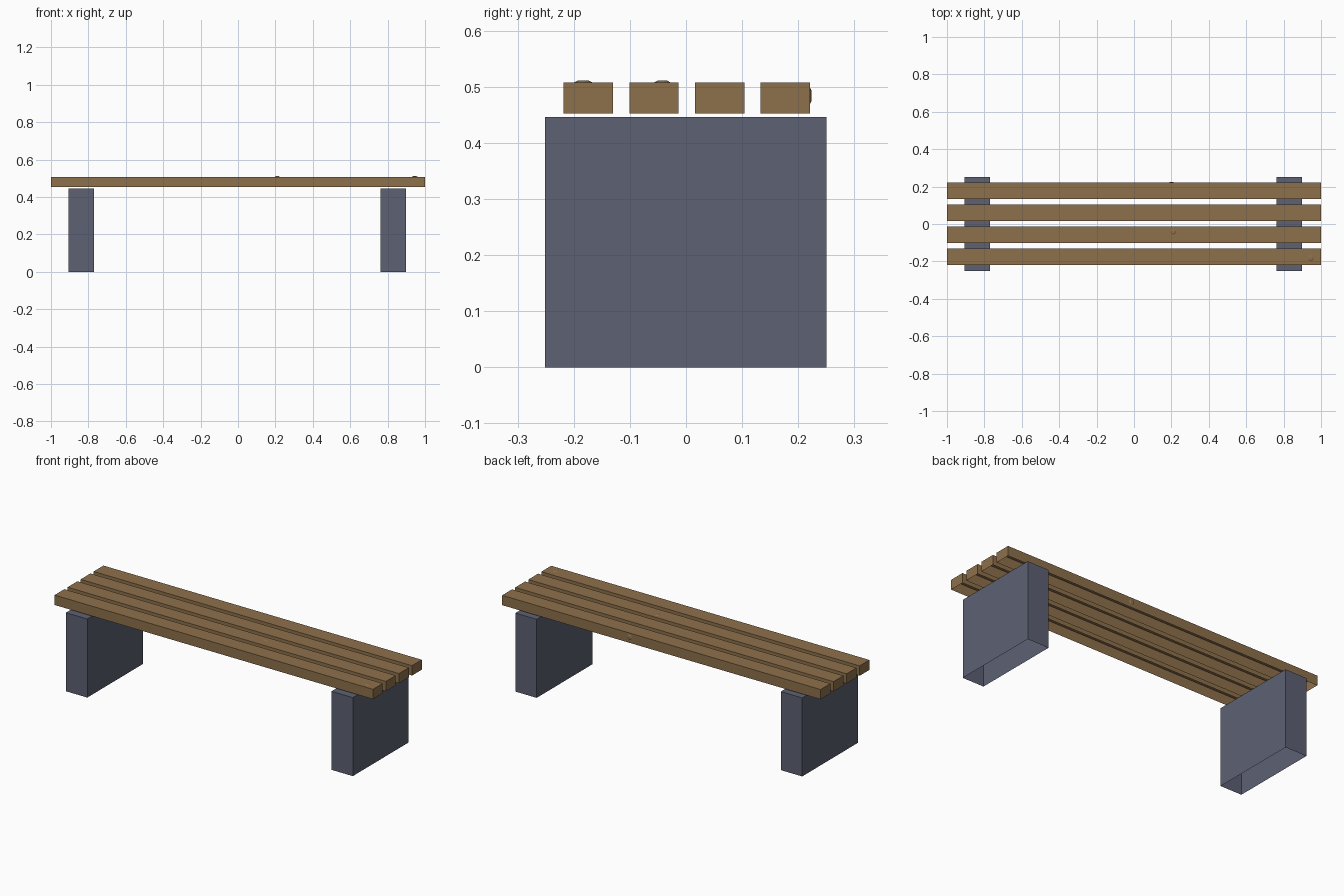
import bpy, bmesh
from mathutils import Matrix, Vector

if "Cube" in bpy.data.objects:
    bpy.data.objects.remove(bpy.data.objects["Cube"])


def material(name, color):
    m = bpy.data.materials.new(name)
    m.diffuse_color = color
    m.use_nodes = True
    m.node_tree.nodes["Principled BSDF"].inputs["Base Color"].default_value = m.diffuse_color
    return m


wood = material("wood", (0.27, 0.16, 0.07, 1))
stone = material("dark_stone", (0.11, 0.12, 0.17, 1))


def add_object(name, bm, mat):
    mesh = bpy.data.meshes.new(name)
    bm.to_mesh(mesh)
    bm.free()
    mesh.materials.append(mat)
    obj = bpy.data.objects.new(name, mesh)
    bpy.context.collection.objects.link(obj)
    return obj


def open_box(name, low, high, mat):
    """Flat-sided box with no underside."""
    low, high = Vector(low), Vector(high)
    bm = bmesh.new()
    bmesh.ops.create_cube(bm, size=1)
    bmesh.ops.scale(bm, vec=high - low, verts=bm.verts)
    bmesh.ops.translate(bm, vec=(low + high) / 2, verts=bm.verts)
    bm.normal_update()
    under = [f for f in bm.faces if f.normal.z < -0.9]
    bmesh.ops.delete(bm, geom=under, context='FACES_ONLY')
    return add_object(name, bm, mat)


def knot(name, location, radius, axis):
    """Very shallow bump on a slat face."""
    bm = bmesh.new()
    bmesh.ops.create_cone(bm, cap_ends=True, segments=10, radius1=radius,
                          radius2=radius * 0.6, depth=0.003)
    turn = Vector((0, 0, 1)).rotation_difference(Vector(axis)).to_matrix().to_4x4()
    bmesh.ops.transform(bm, matrix=Matrix.Translation(location) @ turn, verts=bm.verts)
    return add_object(name, bm, wood)


# Two block supports
for side, x0, x1 in (("left", -0.905, -0.771), ("right", 0.763, 0.897)):
    open_box(side + "_support", (x0, -0.251, 0), (x1, 0.25, 0.446), stone)

# Four seat slats
for i in range(4):
    y = -0.218 + i * 0.117
    open_box(f"seat_slat_{i + 1}", (-1, y, 0.452), (1, y + 0.088, 0.508), wood)

# Small wood knots
knot("middle_knot", (0.21, -0.042, 0.5095), 0.014, (0, 0, 1))
knot("end_knot", (0.945, -0.183, 0.5095), 0.016, (0, 0, 1))
knot("back_knot", (0.2, 0.2225, 0.484), 0.015, (0, 1, 0))
